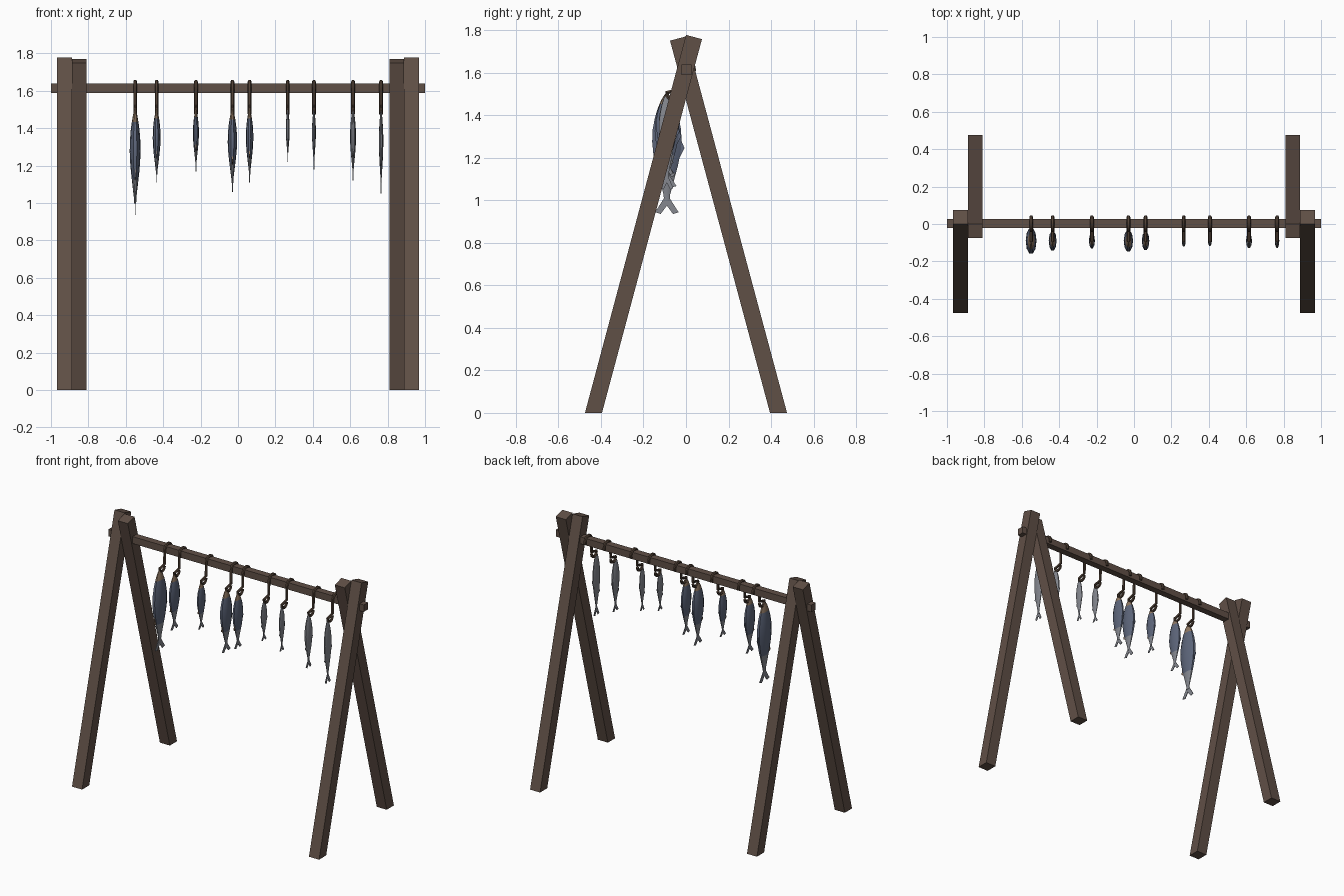
import bpy, bmesh, math
from mathutils import Vector

if "Cube" in bpy.data.objects:
    bpy.data.objects.remove(bpy.data.objects["Cube"])


def material(name, rgb):
    m = bpy.data.materials.new(name)
    m.diffuse_color = (*rgb, 1)
    m.use_nodes = True
    m.node_tree.nodes["Principled BSDF"].inputs["Base Color"].default_value = m.diffuse_color
    return m


WOOD = material("dark_wood", (0.118, 0.080, 0.062))
HOOK = material("rusty_hook", (0.085, 0.055, 0.038))
BLUE = material("blue_scales", (0.112, 0.135, 0.20))
GREY = material("grey_scales", (0.235, 0.245, 0.275))
TAN = material("tan_head", (0.28, 0.19, 0.125))


def finish(bm, name, mats, smooth=False):
    bmesh.ops.recalc_face_normals(bm, faces=bm.faces)
    me = bpy.data.meshes.new(name)
    bm.to_mesh(me)
    bm.free()
    for m in mats:
        me.materials.append(m)
    ob = bpy.data.objects.new(name, me)
    bpy.context.collection.objects.link(ob)
    if smooth:
        bpy.ops.object.select_all(action='DESELECT')
        ob.select_set(True)
        bpy.context.view_layer.objects.active = ob
        bpy.ops.object.shade_smooth_by_angle(angle=math.radians(40))
    return ob


def prism(bm, outline, x0, x1, mat=0):
    """Extrude a (y, z) outline between two x positions."""
    a = [bm.verts.new((x0, y, z)) for y, z in outline]
    b = [bm.verts.new((x1, y, z)) for y, z in outline]
    n = len(a)
    faces = [bm.faces.new(a), bm.faces.new(b[::-1])]
    faces += [bm.faces.new((a[i], a[(i + 1) % n], b[(i + 1) % n], b[i])) for i in range(n)]
    for f in faces:
        f.material_index = mat


# Crossed legs: floor-cut at the bottom, square-cut at the top
LEG = [(-0.475, 0), (-0.395, 0), (0.075, 1.757), (0.0, 1.777)]
for side, s in (("left", -1), ("right", 1)):
    bm = bmesh.new()
    prism(bm, LEG, s * 0.888, s * 0.967)
    finish(bm, side + "_front_leg", [WOOD])
    bm = bmesh.new()
    prism(bm, [(-y, z * 0.996) for y, z in LEG], s * 0.81, s * 0.888)
    finish(bm, side + "_back_leg", [WOOD])

# Cross pole
bm = bmesh.new()
prism(bm, [(-0.022, 1.589), (0.026, 1.589), (0.026, 1.638), (-0.022, 1.638)], -1, 1)
finish(bm, "cross_pole", [WOOD])


def hook(x):
    # Path: arc over the pole, straight shank, upturned tip
    path = [(0.036, 1.60)]
    path += [(0.002 + 0.036 * math.cos(a), 1.614 + 0.036 * math.sin(a))
             for a in (math.pi * i / 8 for i in range(9))]
    path += [(-0.036, 1.52)]
    path += [(-0.064 - 0.028 * math.cos(a), 1.505 - 0.028 * math.sin(a))
             for a in (math.pi * i / 6 for i in range(7))]
    bm = bmesh.new()
    rings = []
    for i, p in enumerate(path):
        q0, q1 = path[max(i - 1, 0)], path[min(i + 1, len(path) - 1)]
        d = Vector((0, q1[0] - q0[0], q1[1] - q0[1])).normalized()
        side = Vector((1, 0, 0))
        up = d.cross(side)
        c = Vector((x, *p))
        rings.append([bm.verts.new(c + 0.010 * (side * math.cos(a) + up * math.sin(a)))
                      for a in (math.tau * k / 6 for k in range(6))])
    for a, b in zip(rings, rings[1:]):
        for k in range(6):
            bm.faces.new((a[k], a[(k + 1) % 6], b[(k + 1) % 6], b[k]))
    bm.faces.new(rings[0])
    bm.faces.new(rings[-1])
    finish(bm, "hook", [HOOK], True)


# Fish silhouette: distance from snout and fraction of full width
BODY = [(0, .12), (.05, .38), (.12, .62), (.2, .82), (.3, .97), (.4, 1),
        (.5, .92), (.6, .75), (.66, .62), (.75, .42), (.84, .22), (.89, .2)]


def fish(x, bottom, width, depth, blue):
    top, yc, n = 1.50, -0.09, 10
    length = top - bottom
    bm = bmesh.new()
    rings = [[bm.verts.new((x + width / 2 * r * math.cos(math.tau * k / n),
                            yc + depth / 2 * r * math.sin(math.tau * k / n),
                            top - t * length)) for k in range(n)] for t, r in BODY]
    for i in range(len(rings) - 1):
        t = BODY[i][0]
        for k in range(n):
            f = bm.faces.new((rings[i][k], rings[i][(k + 1) % n],
                              rings[i + 1][(k + 1) % n], rings[i + 1][k]))
            if blue:
                f.material_index = 2 if t < 0.12 else 1 if t < 0.66 else 0
    for r in (rings[0], rings[-1]):
        bm.faces.new(r)

    def plate(points, mat):
        prism(bm, [(yc + y * depth, top - t * length) for y, t in points],
              x - 0.002, x + 0.002, mat)

    # Forked tail, back fin and belly fin
    plate([(-.07, .86), (.07, .86), (.38, .985), (.2, 1), (0, .93), (-.2, 1), (-.38, .985)], 0)
    plate([(.42, .36), (.57, .45), (.36, .56)], 1 if blue else 0)
    plate([(-.36, .55), (-.46, .64), (-.22, .68)], 2 if blue else 0)
    finish(bm, "hanging_fish", [GREY, BLUE, TAN], True)


CATCH = [(-0.55, 0.935, 0.058, 0.145, True), (-0.435, 1.11, 0.042, 0.11, True),
         (-0.225, 1.17, 0.032, 0.085, True), (-0.03, 1.06, 0.05, 0.12, True),
         (0.062, 1.11, 0.04, 0.105, True), (0.266, 1.22, 0.021, 0.066, False),
         (0.406, 1.18, 0.021, 0.06, False), (0.615, 1.12, 0.032, 0.08, False),
         (0.765, 1.05, 0.024, 0.08, False)]
for item in CATCH:
    hook(item[0])
    fish(*item)
